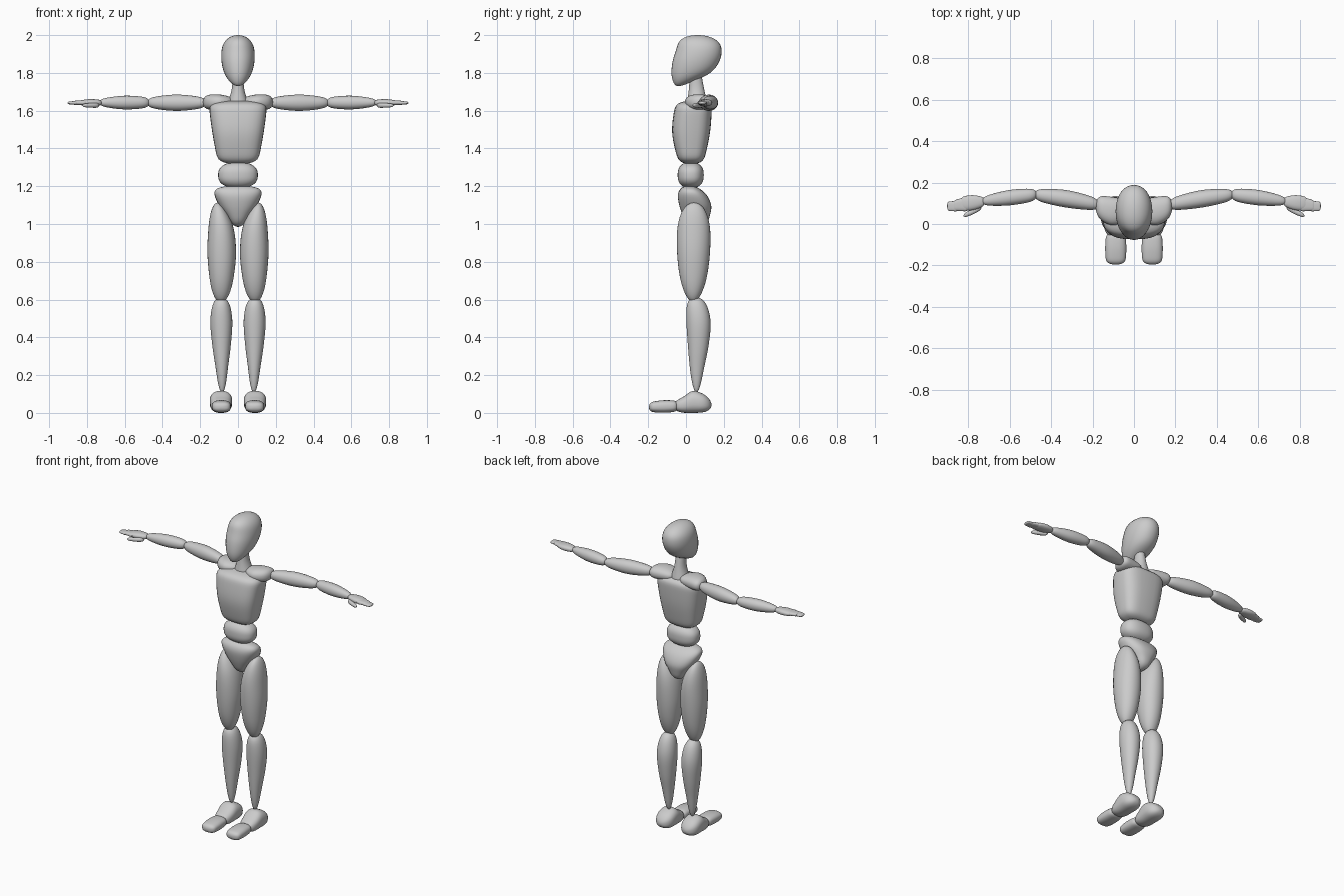
import bpy
import bmesh
from math import cos, sin, pi, tau

if "Cube" in bpy.data.objects:
    bpy.data.objects.remove(bpy.data.objects["Cube"])

RING, ROWS = 32, 28


def curve(vals, t):
    """Smooth value at t in 0..1 through one number or evenly spaced numbers."""
    if not isinstance(vals, tuple):
        return vals
    p = [2 * vals[0] - vals[1], *vals, 2 * vals[-1] - vals[-2]]
    i = min(int(t * (len(vals) - 1)), len(vals) - 2)
    s = t * (len(vals) - 1) - i
    a, b, c, d = p[i:i + 4]
    return b + 0.5 * s * (c - a + s * (2 * a - 5 * b + 4 * c - d + s * (3 * (b - c) + d - a)))


def signed_pow(x, e):
    return abs(x) ** e * (1 if x > 0 else -1)


def body(name, axis, start, end, uc, ur, vc, vr, cap=8, power=2.1, side=1):
    """Round-ended solid along an axis; uc/vc are centres, ur/vr are radii.
    Z: u=x v=y   Y: u=x v=z   X: u=y v=z. Higher cap gives blunter ends."""
    bm = bmesh.new()

    def place(t, u, v):
        w = start + (end - start) * t
        x, y, z = {'X': (w, u, v), 'Y': (u, w, v), 'Z': (u, v, w)}[axis]
        return bm.verts.new((x * side, y, z))

    rings = []
    for r in range(1, ROWS):
        t = (1 - cos(pi * r / ROWS)) / 2
        k = (1 - abs(2 * t - 1) ** cap) ** 0.5
        rings.append([place(t, curve(uc, t) + k * curve(ur, t) * signed_pow(cos(tau * j / RING), 2 / power),
                            curve(vc, t) + k * curve(vr, t) * signed_pow(sin(tau * j / RING), 2 / power))
                      for j in range(RING)])
    for a, b in zip(rings, rings[1:]):
        for j in range(RING):
            n = (j + 1) % RING
            bm.faces.new((a[j], a[n], b[n], b[j]))
    for t, ring in ((0, rings[0]), (1, rings[-1])):
        pole = place(t, curve(uc, t), curve(vc, t))
        for j in range(RING):
            bm.faces.new((pole, ring[j], ring[(j + 1) % RING]))
    bmesh.ops.recalc_face_normals(bm, faces=bm.faces)
    for f in bm.faces:
        f.smooth = True
    me = bpy.data.meshes.new(name)
    bm.to_mesh(me)
    bm.free()
    bpy.context.collection.objects.link(bpy.data.objects.new(name, me))


# head and torso
body("head", 'Z', 1.73, 2.0, 0, (.05, .074, .0875, .087, .08),
     (-.04, .024, .054, .069, .062), (.05, .104, .124, .122, .125), cap=4)
body("neck", 'Z', 1.62, 1.8, 0, (.062, .034, .028), (.06, .056, .05), (.058, .041, .03), cap=12)
body("chest", 'Z', 1.317, 1.653, 0, (.105, .136, .158), (.027, .027, .042), (.066, .1, .098),
     cap=12, power=3)
body("abdomen", 'Z', 1.188, 1.33, 0, .105, .025, .069, cap=2.6, power=2.4)
body("pelvis", 'Z', .985, 1.203, 0, (.03, .06, .098, .123, .132),
     (.06, .055, .05, .035, .016), (.05, .07, .084, .078, .05), power=2.4)

for prefix, side in (("left", 1), ("right", -1)):
    # arm
    body(prefix + "_shoulder", 'X', .02, .185, (.07, .062, .085), (.045, .068, .055),
         1.645, (.025, .041, .038), cap=6, power=2.3, side=side)
    body(prefix + "_upper_arm", 'X', .165, .482, (.093, .121, .142), (.03, .042, .03),
         1.642, (.028, .043, .028), side=side)
    body(prefix + "_forearm", 'X', .468, .736, (.142, .127, .11), (.031, .037, .022),
         1.643, (.029, .036, .02), side=side)
    # hand
    body(prefix + "_palm", 'X', .72, .84, (.108, .103, .098), (.022, .036, .033),
         1.642, (.015, .019, .013), power=2.3, side=side)
    body(prefix + "_fingers", 'X', .8, .874, (.097, .089), (.037, .024),
         1.642, (.015, .01), power=2.6, side=side)
    body(prefix + "_fingertips", 'X', .85, .902, .086, (.026, .022),
         1.641, (.011, .007), power=2.6, side=side)
    body(prefix + "_thumb", 'X', .735, .823, (.085, .06, .04), (.017, .011),
         1.628, (.014, .01), cap=5, side=side)
    # leg
    body(prefix + "_thigh", 'Z', .586, 1.113, (.09, .087, .086, .09, .108),
         (.04, .064, .0755, .066, .034), (.038, .042), (.036, .071, .087, .086, .06), side=side)
    body(prefix + "_shin", 'Z', .108, .612, (.084, .087, .089), (.016, .032, .049, .058, .044),
         (.055, .058, .065, .066, .052), (.016, .037, .055, .064, .052), cap=10, side=side)
    # foot
    body(prefix + "_foot", 'Y', -.066, .135, .09, (.046, .054, .059, .058, .045),
         (.036, .043, .058, .053, .042), (.028, .042, .058, .051, .034), cap=6, power=2.5, side=side)
    body(prefix + "_toes", 'Y', -.196, -.04, .088, (.047, .051, .047),
         (.031, .034, .036), (.026, .033, .029), power=2.6, side=side)
